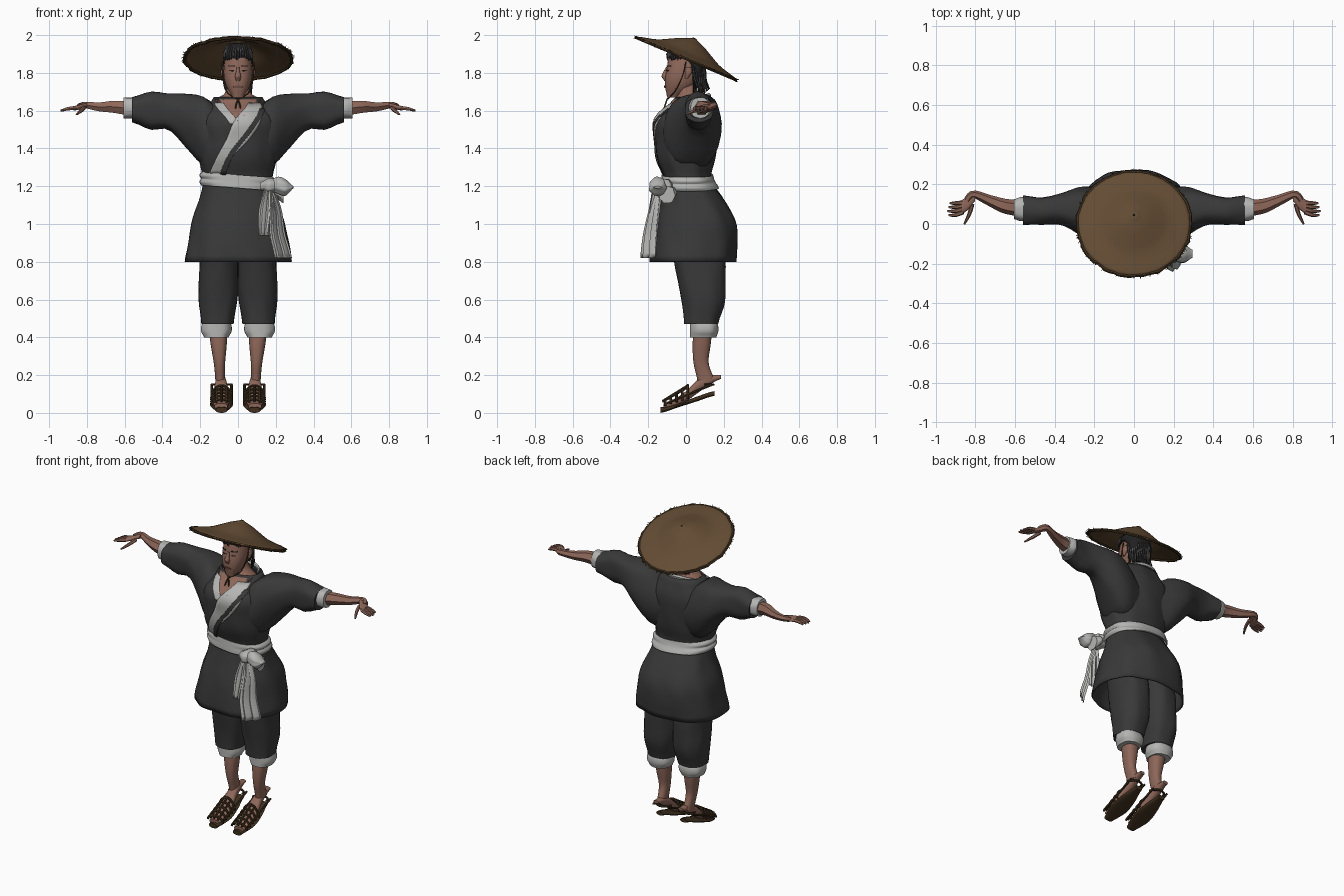
import bpy, bmesh, random
from math import sin, cos, pi, radians, copysign
from mathutils import Vector, Matrix
from mathutils.bvhtree import BVHTree

random.seed(4)
cube = bpy.data.objects.get("Cube")
if cube:
    bpy.data.objects.remove(cube)

def material(name, *rgb):
    m = bpy.data.materials.new(name)
    m.use_nodes = True
    m.diffuse_color = (*rgb, 1)
    m.node_tree.nodes["Principled BSDF"].inputs["Base Color"].default_value = (*rgb, 1)
    return m

skin = material("skin", .27, .135, .1)
cloth = material("charcoal cloth", .04, .04, .04)
linen = material("pale linen", .46, .46, .45)
straw = material("straw", .125, .072, .034)
dark_straw = material("dark woven straw", .05, .03, .013)
black_hair = material("black hair", .015, .015, .016)
grey_hair = material("grey hair", .08, .08, .085)
lip = material("lip", .17, .08, .06)

def blend(values, u):
    """Smooth curve through evenly spaced numbers or vectors."""
    last = len(values) - 1
    i = max(0, min(int(u * last), last - 1))
    t = u * last - i
    p, q, r, s = (values[max(0, min(last, i + k))] for k in (-1, 0, 1, 2))
    return q + ((r - p) + ((2*p - 5*q + 4*r - s) + (3*q - p - 3*r + s) * t) * t) * t / 2

def finish(name, bm, mat, thick=0):
    bmesh.ops.recalc_face_normals(bm, faces=bm.faces)
    mesh = bpy.data.meshes.new(name)
    bm.to_mesh(mesh)
    bm.free()
    mesh.materials.append(mat)
    ob = bpy.data.objects.new(name, mesh)
    bpy.context.collection.objects.link(ob)
    bpy.ops.object.select_all(action='DESELECT')
    ob.select_set(True)
    bpy.context.view_layer.objects.active = ob
    bpy.ops.object.shade_smooth_by_angle(angle=radians(50))
    if thick:
        mod = ob.modifiers.new("thickness", 'SOLIDIFY')
        mod.thickness, mod.offset = thick, 0
    return ob

def skin_rows(bm, rows, closed):
    for row, after in zip(rows, rows[1:]):
        for i in range(0 if closed else 1, len(row)):
            bm.faces.new((row[i - 1], row[i], after[i], after[i - 1]))

def loft(name, mat, axis, span, half, low=None, high=None, centre=(0,), sides=32, rings=14,
         power=.85, fold=0, waves=7, hollow=False):
    """Rounded sections along an axis: centre and half width one way, low to high the other."""
    bm, rows = bmesh.new(), []
    for k in range(rings + 1):
        u = k / rings
        t = span[0] + (span[1] - span[0]) * u
        h, mid = blend(half, u), blend(centre, u)
        lo, hi = (blend(low, u), blend(high, u)) if low else (-h, h)
        row = []
        for i in range(sides):
            w = 2 * pi * i / sides
            crease = 1 + fold * sin(waves * w + 9 * t) * (.6 + .4 * sin(30 * t + 2 * w))
            c, s = (copysign(abs(f) ** power, f) * crease for f in (cos(w), sin(w)))
            a, b = mid + c * h, (lo + hi) / 2 + s * (hi - lo) / 2
            row.append(bm.verts.new({'x': (t, a, b), 'y': (a, t, b), 'z': (a, b, t)}[axis]))
        rows.append(row)
    skin_rows(bm, rows, True)
    if not hollow:
        bm.faces.new(rows[0])
        bm.faces.new(rows[-1])
    return finish(name, bm, mat, .008 if hollow else 0)

def tubes(name, mat, paths, radii, closed=False):
    """Round strands that follow smooth paths."""
    curve = bpy.data.curves.new(name, 'CURVE')
    curve.dimensions, curve.bevel_depth, curve.bevel_resolution = '3D', 1, 1
    curve.use_fill_caps = True
    for path in paths:
        path = [Vector(p) for p in path]
        count = len(path) if closed else 3 * len(path)
        line = curve.splines.new('POLY')
        line.points.add(count - 1)
        line.use_cyclic_u = closed
        for i, point in enumerate(line.points):
            u = i / (count - 1)
            point.co = (*blend(path, u), 1)
            point.radius = blend(radii, u)
    helper = bpy.data.objects.new(name + "_curve", curve)
    bpy.context.collection.objects.link(helper)
    bpy.context.view_layer.update()
    bm = bmesh.new()
    bm.from_mesh(helper.evaluated_get(bpy.context.evaluated_depsgraph_get()).to_mesh())
    bpy.data.objects.remove(helper)
    return finish(name, bm, mat)

def strip(name, mat, span, x, half, y=(-.1,), slant=0, wave=0, over=None, gap=.006):
    """Thin cloth or plate from top to bottom, hanging free or laid on a surface."""
    bm, rows, across, down = bmesh.new(), [], 8, 14
    for k in range(down + 1):
        u, row = k / down, []
        for i in range(across + 1):
            d = blend(half, u) * (2 * i / across - 1)
            p = Vector((blend(x, u) + d, blend(y, u) + slant * d + wave * sin(2 * i),
                        span[0] + (span[1] - span[0]) * u))
            hit = over and over.ray_cast(Vector((p.x, -1, p.z)), Vector((0, 1, 0)))[0]
            if hit:
                p.y = hit.y - gap
            row.append(bm.verts.new(p))
        rows.append(row)
    skin_rows(bm, rows, False)
    return finish(name, bm, mat, .005)

def surface(ob):
    return BVHTree.FromPolygons([v.co for v in ob.data.vertices],
                                [tuple(p.vertices) for p in ob.data.polygons])

# Coat body, open at hem and neck
coat = loft("coat_body", cloth, 'z', (.8, 1.67), sides=56, rings=27, fold=.022, waves=9, hollow=True,
            half=[.28, .26, .24, .2, .18, .2, .21, .2, .125],
            low=[-.19, -.18, -.16, -.13, -.11, -.15, -.16, -.16, -.05],
            high=[.26, .27, .26, .2, .13, .15, .16, .16, .12])
on_coat = surface(coat)

# Neck, shoulders, throat and crossed collars
loft("neck", skin, 'z', (1.58, 1.75), half=[.13, .125, .07, .05],
     low=[-.1, -.08, -.04, -.05], high=[.1, .09, .06, .06])
strip("throat", skin, (1.66, 1.55), x=[0], half=[.12, .08, .01], over=on_coat, gap=.004)
strip("under_collar", linen, (1.64, 1.53), x=[-.1, -.02], half=[.025], over=on_coat)
strip("diagonal_collar", linen, (1.64, 1.26), x=[.09, .05, 0, -.07, -.12], half=[.035, .07, .06, .04, .03],
      over=on_coat, gap=.008)
strip("front_overlap", cloth, (1.61, 1.26), x=[.13, .06, -.03, -.08], half=[.015], over=on_coat, gap=.01)
nape = [(.1 * cos(pi * i / 8), .06 + .06 * sin(pi * i / 8), 1.66 + .02 * sin(pi * i / 8)) for i in range(9)]
tubes("nape_collar", linen, [nape], [.006, .014, .006])

# Belt sloping to the knot, bow and hanging tails
belt = loft("belt", linen, 'z', (1.19, 1.26), half=[.19, .2, .19, .2, .185], low=[-.13, -.125],
            high=[.17, .15, .14], sides=48, fold=.012, hollow=True)
slope = Matrix()
slope[2][0] = -.08
belt.data.transform(slope)
loft("belt_knot", linen, 'x', (.12, .2), centre=[-.13], half=[.03, .06, .05],
     low=[1.18, 1.16, 1.17], high=[1.22, 1.24, 1.24], fold=.05)
loft("bow_loop", linen, 'x', (.17, .295), centre=[-.15], half=[.02, .04, .045, .02],
     low=[1.18, 1.16, 1.15, 1.19], high=[1.23, 1.25, 1.235, 1.2], fold=.06, power=1)
loft("bow_back_loop", linen, 'x', (.17, .24), centre=[-.1], half=[.02, .05, .04],
     low=[1.17, 1.11], high=[1.2], fold=.06)
strip("short_tail", linen, (1.2, .94), x=[.16, .15, .14], half=[.02, .04, .03], y=[-.17, -.19, -.21], wave=.008)
strip("long_tail", linen, (1.2, .82), x=[.17, .2, .21, .24], half=[.02, .03, .04, .045],
      y=[-.15, -.17, -.19, -.2], slant=.9, wave=.01)

# Head and face details
head = loft("head", skin, 'z', (1.67, 1.94), half=[.03, .06, .075, .075, .065, .04],
            low=[-.1, -.11, -.11, -.1, -.09, -.05], high=[-.04, .04, .08, .09, .08, .04])
on_head = surface(head)
loft("nose", skin, 'z', (1.757, 1.83), half=[.012, .016, .01, .007],
     low=[-.115, -.129, -.12, -.107], high=[-.09], sides=12)
strip("lips", lip, (1.733, 1.72), x=[0], half=[.015, .025, .012], over=on_head, gap=.003)
strip("left_eyebrow", black_hair, (1.84, 1.834), x=[.036], half=[.016], over=on_head, gap=.003)
strip("left_eye", black_hair, (1.815, 1.809), x=[.034], half=[.008, .013, .008], over=on_head, gap=.002)
loft("left_ear", skin, 'z', (1.77, 1.83), centre=[.08], half=[.005, .012, .01],
     low=[-.005], high=[.01, .03, .03], sides=12)

# Hair swept back, with combed locks
loft("hair_back", black_hair, 'z', (1.72, 1.9), half=[.045, .07, .08, .075], low=[.05, .02, .01, -.06],
     high=[.08, .095, .1], fold=.02, waves=16)
loft("hair_top", black_hair, 'z', (1.885, 1.955), half=[.076, .07, .03], low=[-.095, -.085, -.04],
     high=[.1, .09, .05], fold=.02, waves=16)
for name, mat, shift in (("dark_locks", black_hair, 0), ("grey_locks", grey_hair, .09)):
    locks = []
    for i in range(17):
        c, s = cos(pi * i / 17 + shift), sin(pi * i / 17 + shift)
        j = random.uniform(-.02, .02)
        locks.append([(.078 * c, .03 + .07 * s, 1.84), (.075 * c, .04 + .065 * s, 1.77),
                      (.07 * c, .05 + .06 * s + j, 1.7 + j)])
        locks.append([(.077 * c, -.03 - .067 * s, 1.875 + j / 2), (.073 * c, -.03 - .065 * s, 1.91),
                      (.05 * c, -.02, 1.955)])
    tubes(name, mat, locks, [.003, .005, .003])

# Conical hat with frayed rim, tilted back
hat = loft("hat", straw, 'z', (0, .115), half=[.29, .185, .125, .07, .005], sides=48, power=1, hollow=True)
def around(w, r, h=0):
    return r * cos(w), r * sin(w), h
rim = tubes("hat_rim", dark_straw, [[around(2 * pi * i / 72, random.uniform(.28, .29)) for i in range(72)]],
            [.009], closed=True)
frays = []
for i in range(90):
    w = random.uniform(0, 2 * pi)
    frays.append([around(w, .28), around(w + random.uniform(-.07, .07), .3, random.uniform(-.01, .01))])
fringe = tubes("rim_fringe", dark_straw, frays, [.003, .001])
for ob in (hat, rim, fringe):
    ob.data.transform(Matrix.Translation((0, 0, 1.875)) @ Matrix.Rotation(radians(-23), 4, 'X'))
tubes("left_chin_cord", dark_straw, [[(.082, 0, 1.86), (.08, -.02, 1.78), (.06, -.06, 1.7), (0, -.1, 1.66)],
                                     [(0, -.1, 1.66), (.01, -.11, 1.63), (.015, -.12, 1.6)]], [.004])

# Sleeve, rolled cuff and forearm
loft("left_sleeve", cloth, 'x', (.08, .56), centre=[.02, .03, .065, .075, .065, .07],
     half=[.13, .15, .12, .08, .07, .075], low=[1.3, 1.3, 1.4, 1.5, 1.5, 1.54],
     high=[1.6, 1.675, 1.69, 1.69, 1.7, 1.67], fold=.03, waves=6)
loft("left_sleeve_cuff", linen, 'x', (.54, .605), centre=[.075], half=[.06, .06, .05],
     low=[1.56], high=[1.67], fold=.02)
tubes("left_forearm", skin, [[(.57, .08, 1.61), (.65, .09, 1.62), (.73, .12, 1.62), (.81, .15, 1.63),
                              (.84, .12, 1.62)]], [.042, .037, .027, .019, .018])

# Hand with spread fingers and thumb
loft("left_palm", skin, 'x', (.8, .87), centre=[.14, .11, .085], half=[.025, .037, .034],
     low=[1.615, 1.6], high=[1.64, 1.625], sides=14)
fingers = [[(.86, .06 + .016 * i, 1.615), (.9, .045 + .02 * i, 1.61), (.94 - .006 * abs(i - 1), .045 + .02 * i, 1.6)]
           for i in range(4)]
thumb = [(.815, .1, 1.615), (.83, .05, 1.6), (.855, 0, 1.58)]
tubes("left_fingers", skin, fingers + [thumb], [.011, .01, .005])

# Trouser leg, rolled cuff and shin
loft("left_trouser", cloth, 'z', (.47, .9), centre=[.11, .104, .1], half=[.085, .104, .102, .1],
     low=[-.01, -.02, -.04, -.06, -.08], high=[.17, .205, .21, .21, .19], fold=.025)
loft("left_trouser_cuff", linen, 'z', (.4, .49), centre=[.115], half=[.065, .08, .08, .07],
     low=[.02], high=[.16, .17, .17, .16], fold=.02)
loft("left_shin", skin, 'z', (.17, .45), centre=[.095, .1, .105], half=[.025, .03, .042, .05],
     low=[.06, .04, .035, .04], high=[.15, .12, .13, .14])

# Foot with raised heel and woven sandal, toes pointing down
loft("left_foot", skin, 'y', (-.12, .185), centre=[.09], half=[.035, .045, .03, .018],
     low=[.02, .05, .12, .18], high=[.05, .1, .19, .2])
loft("left_sole", dark_straw, 'y', (-.135, .15), centre=[.087], half=[.03, .06, .05, .025],
     low=[0, .03, .06, .09], high=[.03, .05, .085, .115])

def on_foot(w, y):
    return .087 - .055 * cos(w), y, .035 + .32 * (y + .12) + (.03 + .3 * (y + .12)) * sin(w)

straps = [[on_foot(pi * i / 6, y) for i in range(7)] for y in (-.11, -.08, -.05, -.02, .01)]
straps += [[on_foot(pi * k / 6, -.125 + .045 * i) for i in range(4)] for k in (2, 3, 4)]
straps += [[on_foot(w, -.1 + .06 * i) for i in range(5)] for w in (.3, pi - .3)]
heel_loop = [(.087 + .05 * cos(pi * i / 6), .1 + .045 * sin(pi * i / 6), .15) for i in range(7)]
tubes("left_sandal_straps", dark_straw, straps + [heel_loop], [.007])

# Mirror every left part to the right
for ob in [o for o in bpy.context.collection.objects if o.name.startswith("left_")]:
    twin = ob.copy()
    twin.data = ob.data.copy()
    twin.name = twin.data.name = ob.name.replace("left", "right")
    twin.data.transform(Matrix.Scale(-1, 4, (1, 0, 0)))
    twin.data.flip_normals()
    bpy.context.collection.objects.link(twin)
